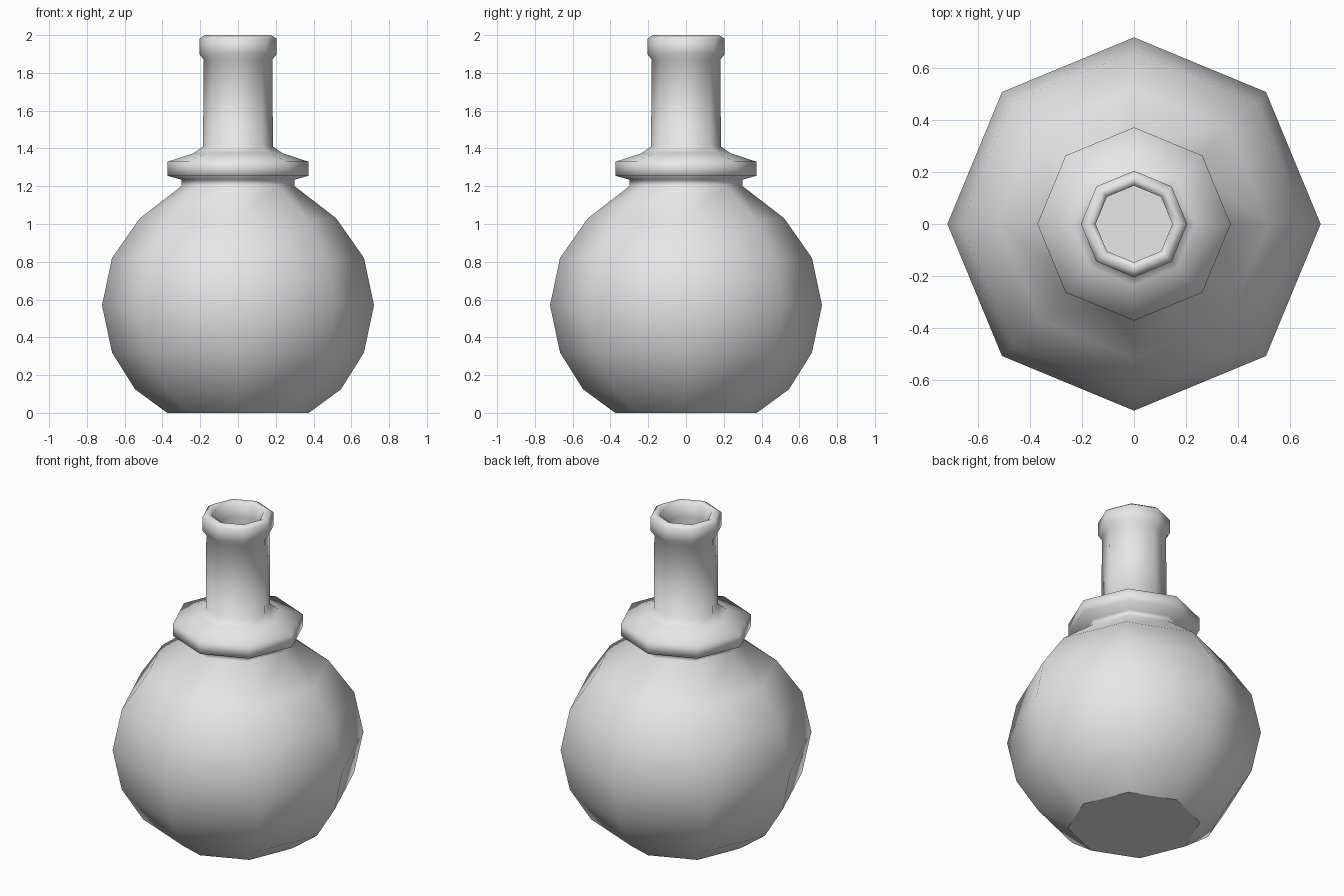
import bpy
import bmesh
from math import cos, sin, tau

old = bpy.data.objects.get("Cube")
if old:
    bpy.data.objects.remove(old, do_unlink=True)

SIDES = 8

grey = bpy.data.materials.new("plain grey")
grey.use_nodes = True
colour = (0.8, 0.8, 0.8, 1)
grey.diffuse_color = colour
grey.node_tree.nodes["Principled BSDF"].inputs["Base Color"].default_value = colour


def lathe(name, profile, cap_start=False, cap_end=False):
    """Spin (radius, height) points into a smooth eight-sided part."""
    bm = bmesh.new()
    rings = [[bm.verts.new((r * cos(tau * i / SIDES), r * sin(tau * i / SIDES), z))
              for i in range(SIDES)] for r, z in profile]
    for low, high in zip(rings, rings[1:]):
        for i in range(SIDES):
            j = (i + 1) % SIDES
            bm.faces.new((low[i], low[j], high[j], high[i])).smooth = True
    # Flat caps with crisp borders
    caps = []
    if cap_start:
        caps.append(bm.faces.new(rings[0][::-1]))
    if cap_end:
        caps.append(bm.faces.new(rings[-1]))
    for cap in caps:
        cap.smooth = False
        for edge in cap.edges:
            edge.smooth = False
    mesh = bpy.data.meshes.new(name)
    bm.to_mesh(mesh)
    bm.free()
    mesh.materials.append(grey)
    obj = bpy.data.objects.new(name, mesh)
    bpy.context.collection.objects.link(obj)
    return obj


# Round body, collar, neck and hollow mouth in one continuous skin
body = [(0.375, 0), (0.545, 0.125), (0.667, 0.32), (0.72, 0.57),
        (0.667, 0.82), (0.52, 1.03), (0.3, 1.2)]
collar = [(0.3, 1.235), (0.373, 1.255), (0.373, 1.33), (0.235, 1.375)]
neck = [(0.185, 1.41), (0.182, 1.87)]
lip = [(0.205, 1.9), (0.205, 1.98), (0.175, 2.0), (0.148, 1.985)]
bore = [(0.15, 1.9), (0.155, 1.42)]
lathe("flask", body + collar + neck + lip + bore, cap_start=True, cap_end=True)
